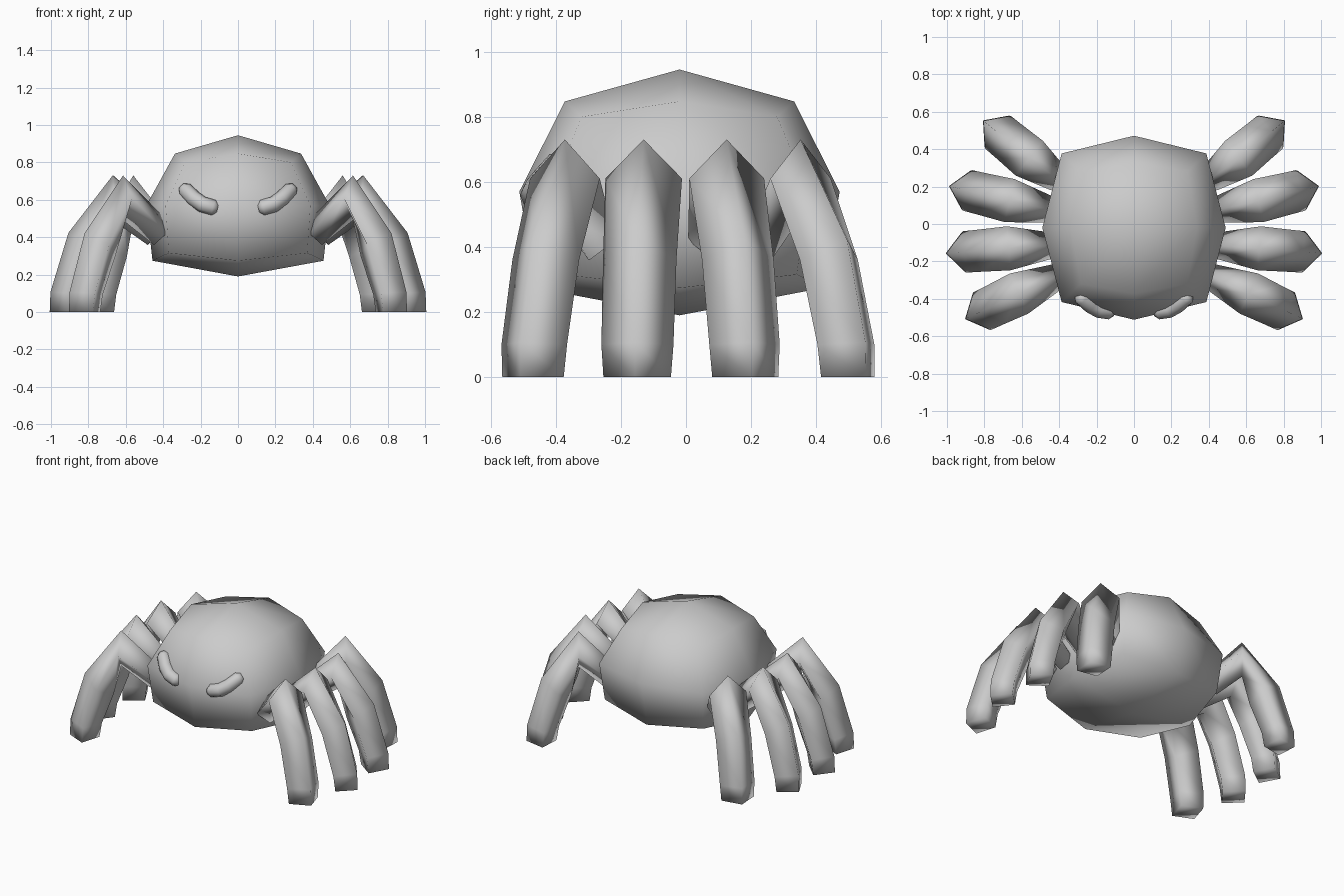
import bpy, bmesh, math
from mathutils import Vector

if "Cube" in bpy.data.objects:
    bpy.data.objects.remove(bpy.data.objects["Cube"])

grey = bpy.data.materials.new("plain grey")
grey.diffuse_color = (0.6, 0.6, 0.6, 1)
grey.use_nodes = True
grey.node_tree.nodes["Principled BSDF"].inputs["Base Color"].default_value = grey.diffuse_color


def finish(name, bm):
    bmesh.ops.recalc_face_normals(bm, faces=bm.faces)
    for f in bm.faces:
        f.smooth = True
    me = bpy.data.meshes.new(name)
    bm.to_mesh(me)
    bm.free()
    me.materials.append(grey)
    ob = bpy.data.objects.new(name, me)
    bpy.context.collection.objects.link(ob)
    return ob


def loft(name, rings):
    """Skin a list of equally sized point rings and cap both ends."""
    bm = bmesh.new()
    rows = [[bm.verts.new(p) for p in ring] for ring in rings]
    n = len(rows[0])
    for a, b in zip(rows, rows[1:]):
        for i in range(n):
            j = (i + 1) % n
            bm.faces.new((a[i], a[j], b[j], b[i]))
    bm.faces.new(rows[0])
    bm.faces.new(rows[-1])
    return finish(name, bm)


# Body: once-divided cube pulled into a rounded block
bm = bmesh.new()
bmesh.ops.create_cube(bm, size=2)
bmesh.ops.subdivide_edges(bm, edges=bm.edges, cuts=1, use_grid_fill=True)
for v in bm.verts:
    sx, sy, sz = (round(c) for c in v.co)
    kind = abs(sx) + abs(sy)          # 0 pole, 1 edge middle, 2 corner
    if sz > 0:
        rx, ry, z = [(0, 0, .945), (.337, .352, .847), (.285, .30, .80)][kind]
    elif sz < 0:
        rx, ry, z = [(0, 0, .19), (.457, .44, .274), (.37, .36, .315)][kind]
    else:
        rx, ry, z = [(0, 0, 0), (.49, .492, .57), (.387, .397, .57)][kind]
    v.co = (sx * rx, sy * ry - .02, z)
finish("body", bm)


# Legs: square section with a ridge on the outside, bent at the knee
def leg(name, side, base, knee, foot):
    base, knee, foot = (Vector((side * x, y, 0)) for x, y in (base, knee, foot))
    # centre, height, tilt of the ridge above level, half width, half depth
    stations = [
        (base, .42, 125, .07, .075),
        (knee, .61, 90, .118, .12),
        (knee.lerp(foot, .6), .36, 35, .113, .11),
        (knee.lerp(foot, .96), .10, 4, .111, .098),
        (foot, 0, 0, .104, .092),
    ]
    out = (foot - base).normalized()
    across = Vector((-out.y, out.x, 0))
    rings = []
    for c, z, tilt, w, d in stations:
        c = c + Vector((0, 0, z))
        t = math.radians(tilt)
        ridge = out * math.cos(t) + Vector((0, 0, math.sin(t)))
        rings.append([c + ridge * d, c + across * w, c - ridge * d, c - across * w])
    loft(name, rings)


legs = {
    "front": ((.41, -.28), (.615, -.372), (.82, -.47)),
    "front_middle": ((.44, -.115), (.67, -.13), (.915, -.15)),
    "back_middle": ((.44, .075), (.665, .125), (.90, .182)),
    "back": ((.40, .235), (.56, .352), (.735, .497)),
}
for label, pts in legs.items():
    for side, tag in ((1, "right"), (-1, "left")):
        leg(f"{label}_leg_{tag}", side, *pts)

# Eyes: short bent sausages lying on the front of the body
path = [Vector(p) for p in ((.30, -.385, .672), (.283, -.393, .655), (.235, -.435, .605),
                            (.19, -.459, .575), (.13, -.468, .558), (.108, -.47, .552))]
radii = [.022, .041, .043, .043, .042, .024]
for side, tag in ((1, "right"), (-1, "left")):
    rings = []
    for i, (p, r) in enumerate(zip(path, radii)):
        d = (path[min(i + 1, 5)] - path[max(i - 1, 0)]).normalized()
        u = d.cross(Vector((0, 1, 0))).normalized()
        v = d.cross(u)
        ring = [p + (u * math.cos(a) + v * math.sin(a)) * r
                for a in (k * math.tau / 8 for k in range(8))]
        rings.append([Vector((side * q.x, q.y, q.z)) for q in ring])
    loft(f"eye_{tag}", rings)
